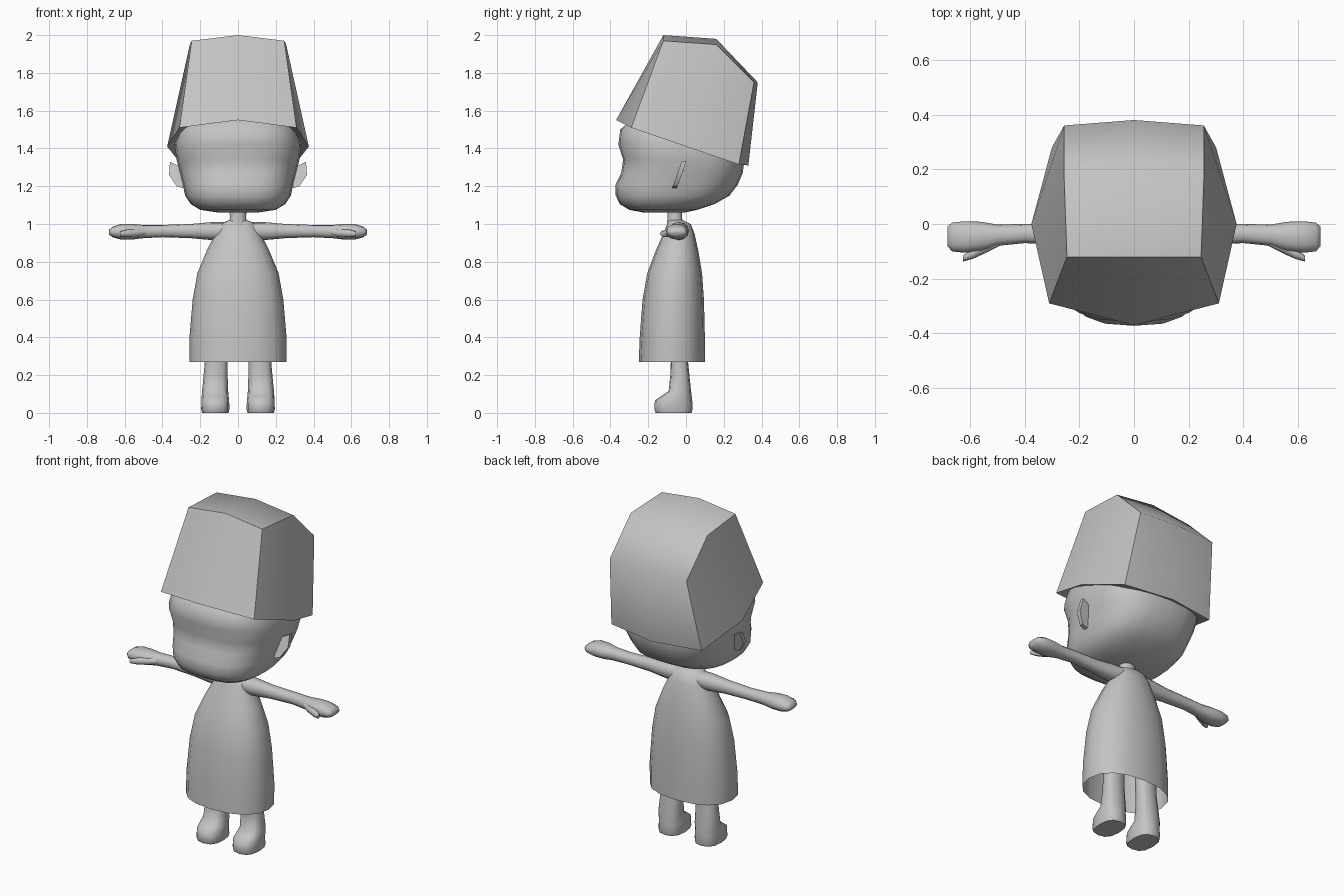
import bpy
import bmesh
from math import cos, sin, tau, radians, copysign

if "Cube" in bpy.data.objects:
    bpy.data.objects.remove(bpy.data.objects["Cube"], do_unlink=True)

grey = bpy.data.materials.new("plain_grey")
grey.use_nodes = True
grey.diffuse_color = (0.55, 0.55, 0.55, 1)
grey.node_tree.nodes["Principled BSDF"].inputs["Base Color"].default_value = grey.diffuse_color


def finish(name, bm, mirrored=False, angle=60):
    """Turn a bmesh into a smooth shaded, optionally mirrored object."""
    bmesh.ops.recalc_face_normals(bm, faces=bm.faces)
    mesh = bpy.data.meshes.new(name)
    bm.to_mesh(mesh)
    bm.free()
    mesh.materials.append(grey)
    obj = bpy.data.objects.new(name, mesh)
    bpy.context.collection.objects.link(obj)
    bpy.ops.object.select_all(action="DESELECT")
    obj.select_set(True)
    bpy.context.view_layer.objects.active = obj
    bpy.ops.object.shade_smooth_by_angle(angle=radians(angle))
    if mirrored:
        mod = obj.modifiers.new("mirror", "MIRROR")
        mod.merge_threshold = 0.0005
    return obj


def oval(a0, a1, b0, b1, sides, power):
    """Points of a superellipse that fills the given rectangle."""
    points = []
    for i in range(sides):
        c, s = cos(tau * i / sides), sin(tau * i / sides)
        u = copysign(abs(c) ** (2 / power), c)
        v = copysign(abs(s) ** (2 / power), s)
        points.append(((a0 + a1 + u * (a1 - a0)) / 2, (b0 + b1 + v * (b1 - b0)) / 2))
    return points


def loft(name, sections, axis="z", sides=16, power=2.3, caps=(True, True), mirrored=False):
    """Skin sections (position, a0, a1, b0, b1) stacked along an axis."""
    bm = bmesh.new()
    rings = []
    for pos, *box in sections:
        pts = oval(*box, sides, power)
        rings.append([bm.verts.new((a, b, pos) if axis == "z" else (pos, a, b)) for a, b in pts])
    for low, high in zip(rings, rings[1:]):
        for i in range(sides):
            j = (i + 1) % sides
            bm.faces.new((low[i], low[j], high[j], high[i]))
    for use, ring in zip(caps, (rings[0], rings[-1])):
        if use:
            bm.faces.new(ring)
    return finish(name, bm, mirrored)


def centred(rows):
    """Rows (z, half width, front, back) as sections."""
    return [(z, -w, w, f, b) for z, w, f, b in rows]


# Dress, open at the hem
loft("dress", centred([
    (.27, .257, -.25, .10), (.40, .257, -.245, .10), (.60, .24, -.23, .095),
    (.74, .215, -.205, .085), (.86, .165, -.16, .065), (.95, .12, -.12, .045),
    (1.0, .095, -.10, .025), (1.02, .05, -.095, -.015)]), caps=(False, True))

# Neck
loft("neck", centred([(.98, .06, -.105, 0), (1.03, .043, -.10, -.02),
                      (1.09, .045, -.10, -.02)]), sides=10)

# Head with set back eye line and full cheeks
loft("head", centred([
    (1.06, .10, -.22, -.01), (1.075, .20, -.30, .06), (1.105, .25, -.35, .15),
    (1.15, .28, -.372, .23), (1.21, .292, -.372, .275), (1.27, .308, -.343, .30),
    (1.34, .325, -.333, .31), (1.42, .335, -.358, .29), (1.50, .31, -.348, .26),
    (1.58, .25, -.26, .22)]), sides=24, power=2.7)

# Ears, thin slanted flaps
bm = bmesh.new()
outline = [(.30, 1.30), (.36, 1.33), (.365, 1.26), (.325, 1.20), (.29, 1.19)]
sheets = [[bm.verts.new((x, side - .07 + (z - 1.2) * .36, z)) for x, z in outline]
          for side in (0, .025)]
for sheet in sheets:
    bm.faces.new(sheet)
for i in range(len(outline)):
    j = (i + 1) % len(outline)
    bm.faces.new((sheets[0][i], sheets[0][j], sheets[1][j], sheets[1][i]))
finish("ears", bm, mirrored=True, angle=40)

# Faceted tall cap, one half of it mirrored
bm = bmesh.new()
rim = [(0, -.37, 1.55), (.31, -.29, 1.51), (.375, 0, 1.41), (.30, .28, 1.315), (0, .33, 1.31)]
crown = [(0, -.12, 2), (.245, -.12, 1.97), (.255, .16, 1.95), (.255, .36, 1.75), (0, .38, 1.75)]
lower = [bm.verts.new(p) for p in rim]
upper = [bm.verts.new(p) for p in crown]
inner = [bm.verts.new((x * .8, y * .8, z + .02)) for x, y, z in rim]
ridge = bm.verts.new((0, .16, 1.98))
for i in range(4):
    bm.faces.new((lower[i], lower[i + 1], upper[i + 1], upper[i]))
    bm.faces.new((inner[i], inner[i + 1], lower[i + 1], lower[i]))
bm.faces.new((upper[0], upper[1], upper[2], ridge))
bm.faces.new((ridge, upper[2], upper[3], upper[4]))
finish("cap", bm, mirrored=True)

# Arms ending in mitten hands
loft("arms", [
    (.04, -.09, .02, .92, 1.01), (.14, -.085, .01, .915, 1.01), (.25, -.075, 0, .925, 1.0),
    (.40, -.07, 0, .93, .995), (.50, -.08, -.002, .925, .995), (.56, -.10, .008, .918, 1.0),
    (.62, -.105, .01, .918, 1.0), (.665, -.10, .005, .93, .985), (.682, -.08, -.01, .945, .97)],
    axis="x", sides=12, mirrored=True)
loft("thumbs", [
    (.48, -.075, -.03, .94, .98), (.54, -.105, -.05, .93, .975),
    (.59, -.128, -.09, .93, .97), (.625, -.137, -.115, .935, .96)],
    axis="x", sides=8, mirrored=True)

# Legs with plain feet
loft("legs", [
    (0, .05, .19, -.16, .03), (.02, .045, .195, -.168, .035), (.065, .047, .193, -.165, .033),
    (.09, .05, .192, -.13, .03), (.115, .052, .19, -.092, .027), (.20, .055, .182, -.083, .018),
    (.28, .055, .175, -.08, .01), (.50, .05, .165, -.085, .01)],
    sides=12, power=2.6, mirrored=True)
